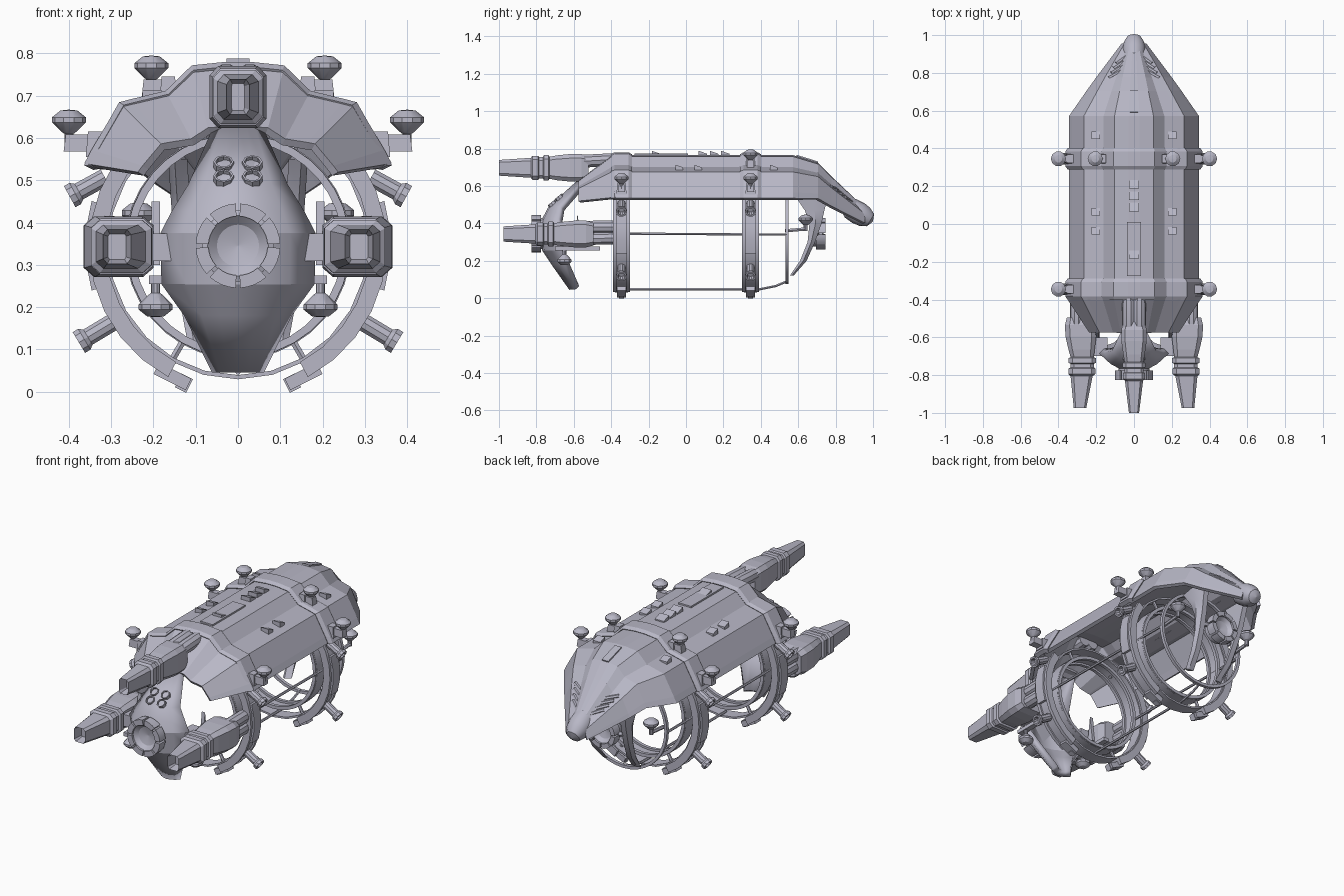
import bpy, bmesh, math
from mathutils import Vector

if "Cube" in bpy.data.objects:
    bpy.data.objects.remove(bpy.data.objects["Cube"], do_unlink=True)

COLOUR = (0.48, 0.475, 0.565, 1)
hull = bpy.data.materials.new("hull_grey")
hull.use_nodes = True
hull.diffuse_color = COLOUR
hull.node_tree.nodes["Principled BSDF"].inputs["Base Color"].default_value = COLOUR
hull.node_tree.nodes["Principled BSDF"].inputs["Roughness"].default_value = 0.7
SIDES = (("left", 1), ("right", -1))
COLLARS = (("front", -0.345), ("rear", 0.345))


def loft(name, rings, closed=True, loop=False, thick=0, recess=0):
    """Skin a list of equal-length point rings."""
    bm = bmesh.new()
    rows = [[bm.verts.new(p) for p in ring] for ring in rings]
    n = len(rows[0])
    pairs = list(zip(rows, rows[1:])) + ([(rows[-1], rows[0])] if loop else [])
    for a, b in pairs:
        for i in range(n if closed else n - 1):
            j = (i + 1) % n
            bm.faces.new((a[i], a[j], b[j], b[i]))
    if closed and not loop:
        tip = bm.faces.new(rows[0])
        bm.faces.new(rows[-1][::-1])
    bmesh.ops.recalc_face_normals(bm, faces=bm.faces)
    if recess:
        bmesh.ops.inset_region(bm, faces=[tip], thickness=0.012)
        bmesh.ops.translate(bm, verts=tip.verts, vec=(0, recess, 0))
    me = bpy.data.meshes.new(name)
    bm.to_mesh(me)
    bm.free()
    me.materials.append(hull)
    ob = bpy.data.objects.new(name, me)
    bpy.context.collection.objects.link(ob)
    if thick:
        mod = ob.modifiers.new("thickness", "SOLIDIFY")
        mod.thickness, mod.offset = thick, 0
    return ob


def box(name, loc, size, taper=1.0, turn=(0, 0, 0)):
    """Box, optionally tapered at the top and turned."""
    rings = [[(sx * size[0] / 2 * t, sy * size[1] / 2 * t, h * size[2] / 2)
              for sx, sy in ((-1, -1), (1, -1), (1, 1), (-1, 1))] for h, t in ((-1, 1), (1, taper))]
    ob = loft(name, rings)
    ob.location, ob.rotation_euler = loc, turn
    return ob


def wedge(name, x, y, z, w=0.045, l=0.045, h=0.02):
    back, front = y + l / 2, y - l / 2
    return loft(name, [[(x + s * w / 2, front, z - 0.02), (x + s * w / 2, back, z - 0.02),
                        (x + s * w / 2, back, z + 0.004), (x + s * w / 2, front, z + h)] for s in (-1, 1)])


def turned(name, profile, origin, axis, n=12):
    """Revolve (radius, height) pairs about an axis."""
    rings = [[(max(r, 0.001) * math.cos(math.tau * i / n), max(r, 0.001) * math.sin(math.tau * i / n), h)
              for i in range(n)] for r, h in profile]
    ob = loft(name, rings)
    ob.location = origin
    ob.rotation_euler = Vector(axis).to_track_quat("Z", "Y").to_euler()
    return ob


def rod(name, a, b, r=0.006, n=6):
    d = Vector(b) - Vector(a)
    return turned(name, [(r, 0), (r, d.length)], a, d, n)


def arc(name, y, r0, r1, width, start=0, end=360, n=36, zc=0.345):
    """Flat band swept round the y axis; angles start at +x and rise towards z."""
    full = end - start == 360
    rings = []
    for i in range(n if full else n + 1):
        t = math.radians(start + (end - start) * i / n)
        rings.append([(r * math.cos(t), y + w * width / 2, zc + r * math.sin(t))
                      for r, w in ((r0, -1), (r1, -1), (r1, 1), (r0, 1))])
    return loft(name, rings, loop=full)


# Canopy shell, one cross-section stretched along the body
HALF = [(0.338, 0), (0.322, 0.14), (0.262, 0.61), (0.24, 0.63), (0.158, 0.72), (0.1, 0.97), (0.03, 1)]
SECTION = HALF + [(-x, h) for x, h in reversed(HALF)]


def hull_ring(y, scale, low, high):
    return [(x * scale, y, low + h * (high - low)) for x, h in SECTION]


loft("canopy", [hull_ring(*s) for s in (
    (-0.57, 0.68, 0.515, 0.62), (-0.38, 1.05, 0.535, 0.765), (-0.3, 0.99, 0.53, 0.755),
    (0.57, 0.99, 0.53, 0.755), (0.7, 0.72, 0.53, 0.715), (0.77, 0.57, 0.49, 0.645), (0.95, 0.17, 0.4, 0.475))],
    closed=False, thick=0.02)
for label, y in COLLARS:
    loft(label + "_canopy_collar", [hull_ring(y + d, s, 0.53, h) for d, s, h in (
        (-0.05, 1.01, 0.758), (-0.035, 1.045, 0.768), (0.035, 1.045, 0.768), (0.05, 1.01, 0.758))],
        closed=False, thick=0.025)

# Rounded nose and gill slats at the rear
turned("nose", [(0.04, -0.02), (0.058, 0.01), (0.062, 0.06), (0.056, 0.1), (0.038, 0.135), (0, 0.15)],
       (0, 0.87, 0.486), (0, 0.84, -0.5), 16)


def slope_point(x, y):
    """Point on the tapering rear canopy, outside its shoulder."""
    t = (y - 0.77) / 0.18
    low, high, scale = 0.49 - 0.09 * t, 0.645 - 0.17 * t, 0.57 - 0.4 * t
    return (x * scale, y, low + (high - low) * (0.72 if abs(x) < 0.2 else 0.63) + 0.012)


for side, s in SIDES:
    for i in range(4):
        y = 0.775 + i * 0.025
        rod(side + "_gill", slope_point(s * 0.13, y + 0.04), slope_point(s * 0.24, y), 0.01)

# Canopy details
loft("dorsal_panel", [[(x, y, z) for x, y in ((-0.038, -0.275), (0.038, -0.275), (0.038, 0.01), (-0.038, 0.01))]
                      for z in (0.75, 0.773)])
box("rear_slot_frame", (0, 0.645, 0.734), (0.04, 0.12, 0.03), turn=(-0.3, 0, 0))
for y in (-0.16, 0.09, 0.15, 0.21):
    wedge("dorsal_wedge", 0, y, 0.768, 0.055)
for side, s in SIDES:
    for y in (-0.035, 0.065, 0.47):
        wedge(side + "_canopy_wedge", s * 0.203, y, 0.695, 0.045, 0.04, 0.018)

# Ring frames under both collars, with brackets, feet and jets
for label, y in COLLARS:
    for d in (-0.035, 0.035):
        arc(label + "_inner_ring", y + d, 0.247, 0.265, 0.018)
    arc(label + "_ring_band", y, 0.258, 0.266, 0.07)
    arc(label + "_outer_ring", y, 0.306, 0.316, 0.07, n=24)
    for a in (60, 120, 240, 300):
        t = math.radians(a)
        c, q = math.cos(t), math.sin(t)
        rod(label + "_ring_strut", (0.25 * c, y, 0.345 + 0.25 * q), (0.32 * c, y, 0.345 + 0.32 * q), 0.009)
    for side, s in SIDES:
        name = label + "_" + side
        mid = 0 if s > 0 else 180
        arc(name + "_side_frame", y, 0.314, 0.343, 0.085, mid - s * 62, mid + s * 34, 8)
        for d in (-0.036, 0.036):
            arc(name + "_frame_flange", y + d, 0.312, 0.352, 0.018, mid - s * 62, mid + s * 34, 8)
        arc(name + "_side_plate", y, 0.34, 0.362, 0.06, mid - 17, mid + 17, 3)
        box(name + "_foot", (s * 0.155, y, 0.036), (0.085, 0.05, 0.03), turn=(0, s * -0.46, 0))
        box(name + "_foot_pad", (s * 0.128, y, 0.02), (0.03, 0.025, 0.036), turn=(0, s * -0.46, 0))
        for part, x, z, dz in (("upper", 0.315, 0.507, -0.55), ("lower", 0.295, 0.165, -0.6)):
            turned(name + "_" + part + "_jet", [(0.022, 0), (0.022, 0.07), (0.03, 0.08), (0.03, 0.095),
                                               (0.02, 0.095), (0.015, 0.07)], (s * x, y, z), (s, 0, dz), 10)


# Mushroom sensors on bracket arms
def sensor(name, x, y, z, up=1):
    turned(name, [(0.011, -0.075), (0.011, -0.045), (0.018, -0.04), (0.04, -0.018), (0.04, -0.006),
                  (0.02, 0.01), (0, 0.012)], (x, y, z), (0, 0, up), 10)


for side, s in SIDES:
    for label, y in COLLARS:
        sensor(label + side + "_low_sensor", s * 0.4, y, 0.655)
        box(label + side + "_low_arm", (s * 0.38, y, 0.588), (0.065, 0.04, 0.04), 0.85)
        box(label + side + "_low_mount", (s * 0.335, y, 0.585), (0.05, 0.055, 0.06), 0.8)
    sensor(side + "_high_sensor", s * 0.205, 0.345, 0.783)
    box(side + "_high_arm", (s * 0.2, 0.345, 0.718), (0.055, 0.04, 0.04), 0.85)
    box(side + "_high_mount", (s * 0.165, 0.345, 0.718), (0.04, 0.055, 0.055), 0.8)
    sensor(side + "_belly_sensor", s * 0.195, -0.65, 0.188, -1)
    box(side + "_belly_arm", (s * 0.195, -0.58, 0.265), (0.03, 0.24, 0.02))
    loft(side + "_belly_spike", [[(s * x, -0.6, 0.3), (s * x, -0.56, 0.3), (s * x, -0.58, 0.45)]
                                 for x in (0.185, 0.205)])
    sensor(side + "_rear_sensor", s * 0.235, 0.64, 0.435)
    rod(side + "_rear_sensor_arm", (s * 0.235, 0.64, 0.37), (s * 0.235, 0.53, 0.36), 0.01)

# Cage: long rods, rear hoop and belly stay
for side, s in SIDES:
    rod(side + "_long_rod", (s * 0.265, -0.35, 0.345), (s * 0.262, 0.54, 0.34), 0.007)
arc("rear_hoop", 0.54, 0.252, 0.268, 0.018)
path = [(0, -0.35, 0.047), (0, 0.39, 0.047), (0, 0.48, 0.065), (0, 0.54, 0.09)]
for a, b in zip(path, path[1:]):
    rod("belly_rod", a, b, 0.007)


# Hub disc with raised blocks round a dish
def hub(name, y, face, r):
    turned(name + "_dish", [(r * 0.8, -0.05), (r * 0.85, 0.02), (r * 0.72, 0.025), (r * 0.5, 0.005), (0, -0.008)],
           (0, y, 0.345), (0, face, 0), 24)
    for i in range(8):
        arc(name + "_block", y + face * 0.01, r * 0.7, r, 0.05, i * 45 + 3, i * 45 + 42, 4)


hub("front_hub", -0.79, -1, 0.1)
hub("rear_hub", 0.71, 1, 0.085)
for side, s in SIDES:
    rod(side + "_rear_hub_arm", (s * 0.06, 0.7, 0.345), (s * 0.13, 0.69, 0.345), 0.014)

# Front keel plate bowed forward
KEEL = ((0.615, 0.05, -0.57), (0.48, 0.108, -0.72), (0.42, 0.146, -0.752), (0.373, 0.172, -0.768),
        (0.26, 0.17, -0.752), (0.19, 0.118, -0.705), (0.055, 0.052, -0.61))
loft("front_keel", [[(w * t, y + abs(t) ** 2 * w * 0.55, z) for t in (-1, -0.66, -0.33, 0, 0.33, 0.66, 1)]
                    for z, w, y in KEEL], closed=False, thick=0.035)
for x in (-0.034, 0.034):
    for z, y in ((0.533, -0.665), (0.5, -0.702)):
        turned("keel_port", [(0.024, -0.02), (0.024, 0.03), (0.019, 0.03), (0.019, 0.018)],
               (x, y, z - 0.012), (0, -0.64, 0.77), 8)

# Rear curved blades
BLADE = ((0.55, 0.58, 0.76, 0.15), (0.47, 0.635, 0.74, 0.145), (0.4, 0.66, 0.725, 0.14), (0.3, 0.65, 0.69, 0.13),
         (0.2, 0.61, 0.645, 0.12), (0.12, 0.555, 0.575, 0.105))
for side, s in SIDES:
    loft(side + "_rear_blade", [[(s * (x - 0.03), a + 0.02, z), (s * x, a, z), (s * (x + 0.015), (a + b) / 2, z),
                                 (s * x, b, z), (s * (x - 0.03), b, z)] for z, a, b, x in BLADE])


# Engines: chamfered box lofts with a recessed tip, collars and twin prongs
def engine_ring(y, cx, cz, hx, hz):
    k = 0.7
    return [(cx + hx * a, y, cz + hz * b) for a, b in (
        (1, k), (k, 1), (-k, 1), (-1, k), (-1, -k), (-k, -1), (k, -1), (1, -k))]


def engine(name, cx, cz, tip, hx, hz, lean, lift):
    shape = ((0, 0.45, 0.6, 1), (0.17, 0.8, 0.76, 0.3), (0.18, 0.98, 0.92, 0.2), (0.21, 0.98, 0.92, 0.1),
             (0.215, 0.86, 0.82, 0), (0.235, 0.86, 0.82, 0), (0.24, 1, 0.97, 0), (0.265, 1, 0.97, 0),
             (0.27, 0.84, 0.84, 0), (0.31, 0.95, 0.95, 0.3), (0.38, 1.12, 1.05, 0.6), (0.44, 1.12, 1.05, 0.8),
             (0.48, 0.95, 0.9, 1))
    loft(name, [engine_ring(tip + d, cx + lean * f, cz, hx * a, hz * b) for d, a, b, f in shape], recess=0.05)
    for sign in (-1, 1):
        ox, oz = (0, sign * 0.03) if cx else (sign * 0.028, 0)
        start = Vector((cx + ox + lean * 2.5, tip + 0.38, cz + oz + lift * 0.7))
        end = Vector((cx + ox + lean * 2.5, -0.37, cz + oz + lift))
        turned(name + "_prong", [(0.025, 0), (0.036, 0.04), (0.036, 0.2), (0.032, (end - start).length)],
               start, end - start, 10)


engine("top_engine", 0, 0.697, -1, 0.06, 0.07, 0, 0.045)
for side, s in SIDES:
    engine(side + "_engine", s * 0.274, 0.343, -0.975, 0.073, 0.068, s * 0.012, 0.008)
    box(side + "_engine_arm", (s * 0.19, -0.65, 0.342), (0.1, 0.1, 0.065))

# Round the turned parts and leave the canopy and engine plating faceted
for ob in bpy.context.scene.objects:
    smooth = ob.type == "MESH" and "canopy" not in ob.name and not ob.name.endswith("engine")
    ob.select_set(smooth)
    if smooth:
        bpy.context.view_layer.objects.active = ob
bpy.ops.object.shade_smooth_by_angle(angle=math.radians(25))
